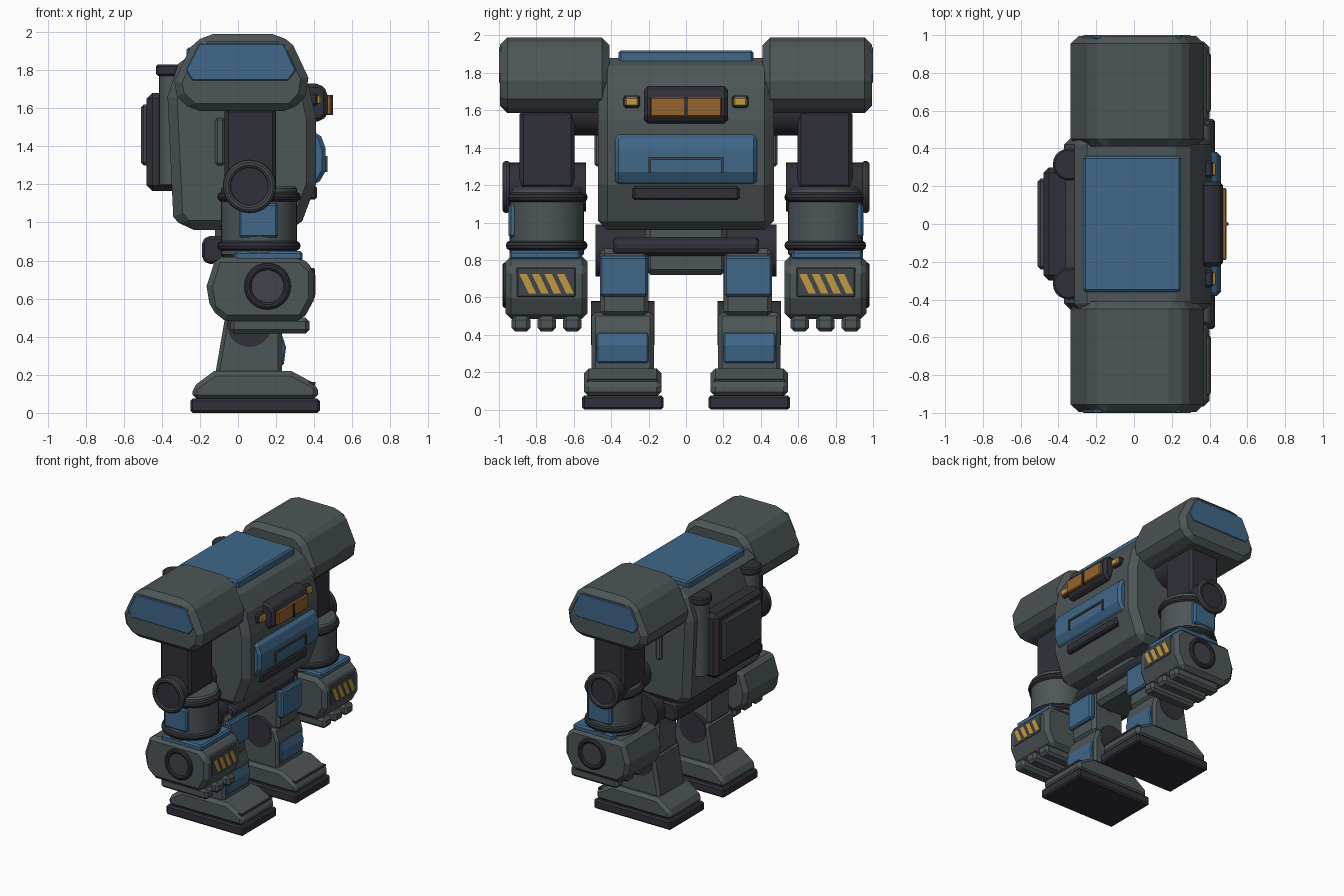
import bpy, bmesh, math

cube = bpy.data.objects.get("Cube")
if cube:
    bpy.data.objects.remove(cube)


def material(name, r, g, b):
    m = bpy.data.materials.new(name)
    m.use_nodes = True
    m.diffuse_color = (r, g, b, 1)
    bsdf = next(n for n in m.node_tree.nodes if n.type == 'BSDF_PRINCIPLED')
    bsdf.inputs["Base Color"].default_value = (r, g, b, 1)
    bsdf.inputs["Roughness"].default_value = 0.7
    return m


GREY = material("armour grey", .075, .092, .096)
BLUE = material("panel blue", .05, .135, .25)
DARK = material("dark joint", .03, .03, .042)
STEEL = material("steel grey", .052, .06, .067)
ORANGE = material("visor orange", .3, .125, .025)
YELLOW = material("warning yellow", .52, .33, .05)


def finish(ob, mat, bevel=0, pair=False, smooth=False):
    ob.data.materials.append(mat)
    if smooth:
        bpy.ops.object.select_all(action='DESELECT')
        ob.select_set(True)
        bpy.context.view_layer.objects.active = ob
        bpy.ops.object.shade_smooth_by_angle(angle=math.radians(35))
    if bevel:
        b = ob.modifiers.new("chamfer", 'BEVEL')
        b.width, b.segments = bevel, 1
        b.limit_method, b.angle_limit = 'ANGLE', math.radians(40)
    if pair:
        m = ob.modifiers.new("other side", 'MIRROR')
        m.use_axis = (False, True, False)
    return ob


def prism(name, profile, lo, hi, mat, axis='y', **kw):
    """Extrude a flat outline from lo to hi along an axis."""
    place = {'x': lambda a, b, t: (t, a, b),
             'y': lambda a, b, t: (a, t, b),
             'z': lambda a, b, t: (a, b, t)}[axis]
    bm = bmesh.new()
    ends = [[bm.verts.new(place(a, b, t)) for a, b in profile] for t in (lo, hi)]
    for e in ends:
        bm.faces.new(e)
    n = len(profile)
    for i in range(n):
        j = (i + 1) % n
        bm.faces.new((ends[0][i], ends[0][j], ends[1][j], ends[1][i]))
    bmesh.ops.recalc_face_normals(bm, faces=bm.faces)
    me = bpy.data.meshes.new(name)
    bm.to_mesh(me)
    bm.free()
    ob = bpy.data.objects.new(name, me)
    bpy.context.collection.objects.link(ob)
    return finish(ob, mat, **kw)


def box(name, x, y, z, mat, bevel=.012, pair=False):
    outline = [(x[0], z[0]), (x[1], z[0]), (x[1], z[1]), (x[0], z[1])]
    return prism(name, outline, y[0], y[1], mat, bevel=bevel, pair=pair)


def cylinder(name, centre, r, lo, hi, mat, axis='y', sides=32, bevel=0):
    steps = [2 * math.pi * i / sides for i in range(sides)]
    outline = [(centre[0] + r * math.cos(a), centre[1] + r * math.sin(a)) for a in steps]
    return prism(name, outline, lo, hi, mat, axis, pair=True, smooth=True, bevel=bevel)


def ring(name, loc, r, thick, mat, upright=False):
    bpy.ops.mesh.primitive_torus_add(
        major_radius=r, minor_radius=thick, major_segments=32, minor_segments=10,
        location=loc, rotation=(math.pi / 2 if upright else 0, 0, 0))
    ob = bpy.context.object
    ob.name = name
    bpy.ops.object.transform_apply(location=True, rotation=True, scale=True)
    return finish(ob, mat, pair=True, smooth=True)


# Torso
prism("torso", [(-.3, 1.88), (.27, 1.88), (.37, 1.72), (.41, 1.55), (.41, 1.2), (.32, .96),
                (-.28, .96), (-.34, 1.03), (-.37, 1.66)], -.47, .47, GREY, bevel=.05)
box("roof_panel", (-.27, .25), (-.36, .36), (1.85, 1.92), BLUE)
box("side_ribs", (-.12, -.07), (.45, .49), (1.3, 1.55), GREY, pair=True)

# Visor and lamps
prism("visor_housing", [(.35, 1.53), (.44, 1.53), (.47, 1.57), (.47, 1.69), (.43, 1.73), (.35, 1.73)],
      -.225, .225, DARK, bevel=.02)
box("visor", (.45, .49), (-.19, .19), (1.565, 1.67), ORANGE, .006)
box("visor_divider", (.47, .5), (-.008, .008), (1.565, 1.67), DARK, 0)
box("lamp_frames", (.36, .42), (.245, .335), (1.612, 1.68), DARK, pair=True)
box("lamps", (.4, .435), (.255, .325), (1.622, 1.67), YELLOW, .006, pair=True)

# Chest plate, handle and vent
prism("chest_plate", [(.38, 1.2), (.42, 1.2), (.46, 1.27), (.46, 1.39), (.43, 1.47), (.38, 1.47)],
      -.38, .38, BLUE, bevel=.02)
box("handle_bar", (.45, .47), (-.2, .2), (1.335, 1.35), STEEL, 0)
box("handle_legs", (.45, .47), (.187, .2), (1.265, 1.34), STEEL, 0, pair=True)
box("chest_vent", (.33, .415), (-.285, .285), (1.12, 1.195), DARK)

# Backpack and exhausts
box("backpack", (-.48, -.3), (-.3, .3), (1.165, 1.68), DARK, .03)
box("backpack_plate", (-.51, -.46), (-.24, .24), (1.3, 1.62), STEEL, .015)
cylinder("exhaust_pipes", (-.345, .315), .07, 1.2, 1.78, GREY, 'z', 20)
cylinder("exhaust_caps", (-.345, .315), .085, 1.77, 1.83, DARK, 'z', 20, .01)

# Pelvis
box("pelvis", (-.12, .2), (-.22, .22), (.72, .99), GREY, .03)
prism("waist_belt", [(-.19, .81), (-.16, .78), (.2, .82), (.24, .85), (.24, .9), (.2, .92),
                     (-.16, .93), (-.19, .9)], -.39, .39, DARK, bevel=.015)
cylinder("hip_joints", (.05, .85), .14, .2, .485, DARK)

# Shoulders
prism("shoulders", [(-.335, 1.74), (-.25, 1.92), (-.17, 1.99), (.22, 1.99), (.29, 1.93), (.37, 1.76),
                    (.355, 1.66), (.28, 1.585), (-.24, 1.585), (-.32, 1.66)],
    .41, .995, GREY, pair=True, bevel=.04)
prism("shoulder_panels", [(-.275, 1.8), (-.205, 1.94), (.24, 1.94), (.305, 1.8), (.265, 1.745),
                          (-.24, 1.745)], .98, 1.0, BLUE, pair=True, bevel=.006)
cylinder("shoulder_axles", (.065, 1.6), .135, .44, .64, DARK)

# Arms
box("upper_arms", (-.07, .2), (.595, .89), (1.18, 1.6), DARK, .02, pair=True)
cylinder("elbow_joints", (.06, 1.19), .13, .535, .965, DARK)
ring("elbow_rings", (.06, .96, 1.19), .118, .022, STEEL, True)
cylinder("forearms", (.11, .745), .2, .82, 1.19, GREY, 'z', 32, .012)
for label, z in (("upper", 1.135), ("lower", .877)):
    ring(label + "_forearm_bands", (.11, .745, z), .193, .026, DARK)
box("forearm_panels", (.005, .21), (.88, .948), (.92, 1.1), BLUE, pair=True)

# Hands
prism("hands", [(-.165, .665), (-.115, .82), (.33, .82), (.4, .755), (.4, .595), (.34, .485),
                (-.07, .485), (-.145, .545)], .527, .965, GREY, pair=True, bevel=.03)
box("cuff_panels", (-.02, .34), (.565, .945), (.8, .85), BLUE, pair=True)
ring("hand_rings", (.155, .963, .665), .103, .02, DARK, True)
cylinder("hand_hubs", (.155, .665), .09, .93, .97, STEEL)
box("warning_plates", (.37, .404), (.59, .905), (.6, .76), STEEL, .006, pair=True)
for i, y in enumerate((.61, .682, .754, .826)):
    box("fingers_%d" % (i + 1), (-.04, .375), (y - .052, y + .048), (.417, .5), GREY, .02,
        pair=True) if i == 0 else None
for i in (1, 2):
    y = .608 + .137 * i
    box("fingers_%d" % (i + 1), (-.04, .375), (y - .05, y + .05), (.417, .5), GREY, .02, pair=True)

# Slanted warning stripes, leaning the same way on both hands
for side in (-1, 1):
    for i in range(4):
        y = side * .748 - .143 + .067 * i
        prism("warning_stripe", [(y, .725), (y + .04, .725), (y + .09, .62), (y + .05, .62)],
              .4, .408, YELLOW, 'x')

# Legs
box("thighs", (-.07, .22), (.2, .46), (.5, .86), GREY, .025, pair=True)
box("thigh_panels", (.2, .25), (.205, .46), (.605, .82), BLUE, pair=True)
cylinder("knee_joints", (.06, .463), .117, .168, .508, DARK)
prism("shins", [(-.065, .52), (.2, .52), (.23, .42), (.23, .2), (-.12, .2)],
      .172, .505, GREY, pair=True, bevel=.02)
prism("shin_panels", [(.2, .25), (.24, .25), (.252, .345), (.23, .415), (.2, .415)],
      .2, .478, BLUE, pair=True, bevel=.008)

# Feet
prism("feet", [(-.24, .07), (-.24, .135), (-.125, .22), (.28, .22), (.42, .145), (.42, .07)],
      .132, .545, GREY, pair=True, bevel=.025)
box("toe_strips", (.3, .408), (.15, .53), (.148, .162), DARK, 0, pair=True)
box("soles", (-.25, .43), (.12, .555), (0, .075), DARK, .012, pair=True)
